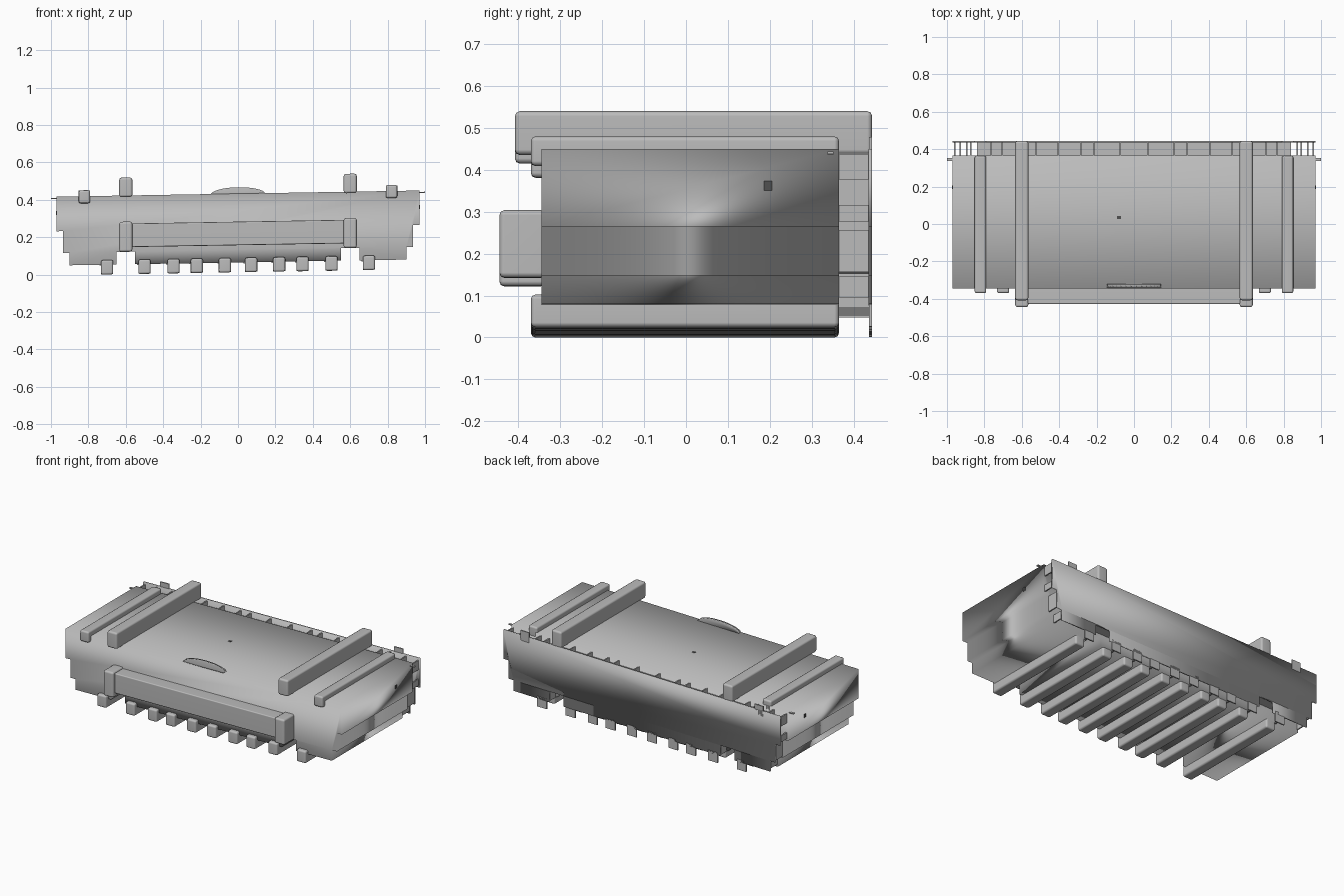
import bpy, bmesh, math
from mathutils import Vector

cube = bpy.data.objects.get("Cube")
if cube:
    bpy.data.objects.remove(cube, do_unlink=True)

TILT = 0.017                      # the whole case leans slightly sideways
FRONT, BODY_BACK, BACK = -0.345, 0.365, 0.444


def material(name, value):
    m = bpy.data.materials.new(name)
    m.use_nodes = True
    colour = (value, value, value, 1)
    m.diffuse_color = colour
    m.node_tree.nodes["Principled BSDF"].inputs["Base Color"].default_value = colour
    return m


GREY = material("mid grey", 0.5)
DARK = material("dark grey", 0.08)


def finish(name, bm, mat=GREY, smooth=True, weighted=True):
    bmesh.ops.recalc_face_normals(bm, faces=bm.faces)
    for v in bm.verts:
        v.co.z += TILT * v.co.x
    for f in bm.faces:
        f.smooth = smooth
    mesh = bpy.data.meshes.new(name)
    bm.to_mesh(mesh)
    bm.free()
    mesh.materials.append(mat)
    ob = bpy.data.objects.new(name, mesh)
    bpy.context.collection.objects.link(ob)
    if smooth and weighted:
        mod = ob.modifiers.new("soft normals", 'WEIGHTED_NORMAL')
        mod.keep_sharp = False
    return ob


def box(name, x, y, z, bevel=0.0, mat=GREY):
    """Box from (min, max) ranges, optionally with rounded edges."""
    bm = bmesh.new()
    bmesh.ops.create_cube(bm, size=1)
    for v in bm.verts:
        v.co = Vector([r[0] + (c + 0.5) * (r[1] - r[0]) for c, r in zip(v.co, (x, y, z))])
    if bevel:
        bmesh.ops.bevel(bm, geom=bm.edges[:], offset=bevel, segments=2,
                        profile=0.5, affect='EDGES')
    return finish(name, bm, mat, smooth=bool(bevel))


def extrude(name, outline, y0, y1, weighted=True):
    bm = bmesh.new()
    face = bm.faces.new([bm.verts.new((x, y0, z)) for x, z in outline])
    out = bmesh.ops.extrude_face_region(bm, geom=[face])
    for v in out["geom"]:
        if isinstance(v, bmesh.types.BMVert):
            v.co.y = y1
    return finish(name, bm, weighted=weighted)


# Stepped cross-section, mirrored from its left half
half = [(0.55, 0.065), (0.55, 0.132), (0.65, 0.132), (0.65, 0.065), (0.90, 0.065),
        (0.90, 0.132), (0.935, 0.132), (0.935, 0.248), (0.97, 0.248), (0.97, 0.433)]
outline = half + [(-x, z) for x, z in reversed(half)]
extrude("case_body", outline, FRONT, BODY_BACK)
extrude("back_plate", outline, 0.435, BACK, weighted=False)

# Recessed core between the body and the back plate
box("back_core", (-0.84, 0.84), (0.36, 0.437), (0.14, 0.395))

# Runners under the case, with matching tabs on the back plate
foot_x = [0.07, 0.22, 0.345, 0.50, 0.70]
for i, fx in enumerate(foot_x):
    for side, s in (("left", 1), ("right", -1)):
        xr = (s * fx - 0.033, s * fx + 0.033)
        box(f"runner_{side}_{i}", xr, (-0.37, BODY_BACK), (0.012, 0.09), 0.011)
        box(f"runner_tab_{side}_{i}", xr, (0.436, BACK), (0.014, 0.08))
        box(f"lower_web_{side}_{i}", (s * fx - 0.04, s * fx - 0.03),
            (0.36, 0.437), (0.06, 0.15))

for side, s in (("left", 1), ("right", -1)):
    def span(a, b):
        return tuple(sorted((s * a, s * b)))

    # Rails across the top
    box(f"tall_rail_{side}", span(0.565, 0.635), (-0.408, BACK), (0.425, 0.529), 0.012)
    box(f"low_rail_{side}", span(0.79, 0.852), (-0.37, BODY_BACK), (0.395, 0.465), 0.011)
    box(f"low_rail_tab_{side}", span(0.79, 0.852), (0.436, BACK), (0.40, 0.463))
    # Blocks that hold the front bar
    box(f"front_block_{side}", span(0.565, 0.635), (-0.445, -0.335), (0.132, 0.293), 0.012)
    # Small pin on each end
    box(f"end_pin_{side}", span(0.96, 1.0), (0.338, 0.352), (0.420, 0.426))
    # Thin webs across the rear gap
    for j, wx in enumerate((0.07, 0.21, 0.28, 0.40, 0.52, 0.70, 0.76, 0.87)):
        box(f"upper_web_{side}_{j}", span(wx, wx + 0.008), (0.36, 0.437), (0.37, 0.425))
    for j, (wx, z0, z1) in enumerate(((0.89, 0.08, 0.13), (0.925, 0.14, 0.24),
                                      (0.955, 0.26, 0.30), (0.955, 0.36, 0.42))):
        box(f"side_web_{side}_{j}", span(wx, wx + 0.008), (0.36, 0.437), (z0, z1))

# Bar along the front
box("front_bar", (-0.57, 0.57), (-0.428, -0.34), (0.157, 0.283), 0.006)

# Low rounded tab on the top front edge
arc = [(0.145 * math.cos(a), 0.43 + 0.037 * math.sin(a))
       for a in (math.pi * i / 16 for i in range(17))]
extrude("top_tab", arc, FRONT, -0.322)

# Small dark openings
box("top_opening", (-0.09, -0.07), (0.026, 0.044), (0.431, 0.4345), mat=DARK)
box("side_opening", (0.968, 0.972), (0.186, 0.205), (0.334, 0.356), mat=DARK)
box("right_side_opening", (-0.972, -0.968), (0.186, 0.205), (0.334, 0.356), mat=DARK)
